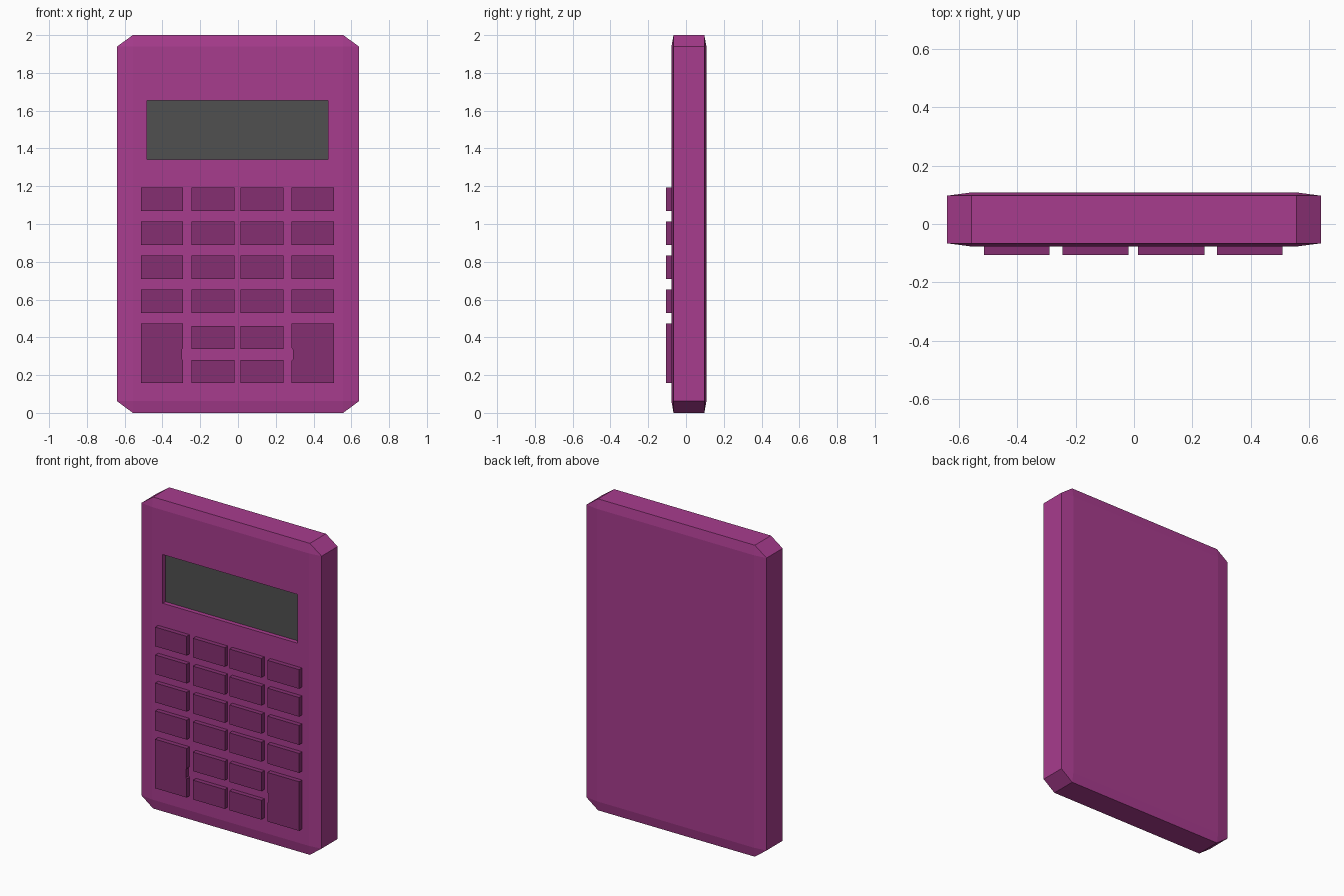
import bpy, bmesh

if "Cube" in bpy.data.objects:
    bpy.data.objects.remove(bpy.data.objects["Cube"])


def material(name, rgb):
    m = bpy.data.materials.new(name)
    m.diffuse_color = (*rgb, 1)
    m.use_nodes = True
    m.node_tree.nodes["Principled BSDF"].inputs["Base Color"].default_value = m.diffuse_color
    return m


purple = material("purple_case", (0.39, 0.045, 0.27))
plum = material("plum_keys", (0.235, 0.028, 0.165))
grey = material("grey_screen", (0.08, 0.08, 0.08))


def finish(name, bm, mat):
    bmesh.ops.recalc_face_normals(bm, faces=bm.faces)
    me = bpy.data.meshes.new(name)
    bm.to_mesh(me)
    bm.free()
    me.materials.append(mat)
    ob = bpy.data.objects.new(name, me)
    bpy.context.collection.objects.link(ob)
    return ob


def loop(bm, points, y):
    return [bm.verts.new((x, y, z)) for x, z in points]


def bridge(bm, a, b):
    for i in range(len(a)):
        j = (i + 1) % len(a)
        bm.faces.new((a[i], a[j], b[j], b[i]))


def rect(x0, x1, z0, z1):
    return [(x0, z0), (x1, z0), (x1, z1), (x0, z1)]


def slab(name, points, y0, y1, mat):
    """Extrude an (x, z) outline between two depths."""
    bm = bmesh.new()
    a, b = loop(bm, points, y0), loop(bm, points, y1)
    bm.faces.new(a)
    bm.faces.new(b)
    bridge(bm, a, b)
    return finish(name, bm, mat)


# Case: chamfered octagon with slightly raised flat panels front and back
W, IX, Z0, Z1, H = 0.64, 0.557, 0.062, 1.94, 2.0
FRONT, BACK, FLOOR = -0.077, 0.108, -0.045
octagon = [(-IX, 0), (IX, 0), (W, Z0), (W, Z1),
           (IX, H), (-IX, H), (-W, Z1), (-W, Z0)]
screen = rect(-0.481, 0.476, 1.342, 1.655)

bm = bmesh.new()
rims, panels = [], []
for rim_y, panel_y in ((-0.066, FRONT), (0.097, BACK)):
    o = loop(bm, octagon, rim_y)
    p = loop(bm, rect(-IX, IX, Z0, Z1), panel_y)
    for k in range(4):
        n = (k + 1) % 4
        bm.faces.new((o[2 * k], o[2 * k + 1], p[n], p[k]))            # edge bevel
        bm.faces.new((o[2 * k + 1], o[(2 * k + 2) % 8], p[n]))        # corner
    rims.append(o)
    panels.append(p)
bridge(bm, *rims)
bm.faces.new(panels[1])
# Recess for the screen in the front panel
lip, floor = loop(bm, screen, FRONT), loop(bm, screen, FLOOR)
bridge(bm, panels[0], lip)
bridge(bm, lip, floor)
bm.faces.new(floor)
finish("case", bm, purple)

# Screen plate
slab("screen", screen, FLOOR - 0.004, FLOOR, grey)

# Keys
KEY_FRONT, KEY_BACK = -0.107, FRONT + 0.005
columns = [(-0.513, -0.290), (-0.245, -0.019), (0.014, 0.241), (0.284, 0.509)]
rows = [(0.157, 0.281), (0.339, 0.461), (0.529, 0.654),
        (0.709, 0.833), (0.890, 1.013), (1.069, 1.192)]
for r, (z0, z1) in enumerate(rows):
    for c, (x0, x1) in enumerate(columns):
        if r < 2 and c in (0, 3):
            continue  # taken by the tall keys
        slab(f"key_{r}_{c}", rect(x0, x1, z0, z1), KEY_FRONT, KEY_BACK, plum)

# Tall keys with a shallow notch on the inner edge
for name, outer, inner, notch in (("tall_key_left", -0.513, -0.290, -0.296),
                                  ("tall_key_right", 0.509, 0.284, 0.290)):
    outline = [(outer, 0.157), (inner, 0.157), (inner, 0.276), (notch, 0.284),
               (notch, 0.336), (inner, 0.344), (inner, 0.472), (outer, 0.472)]
    slab(name, outline, KEY_FRONT, KEY_BACK, plum)
